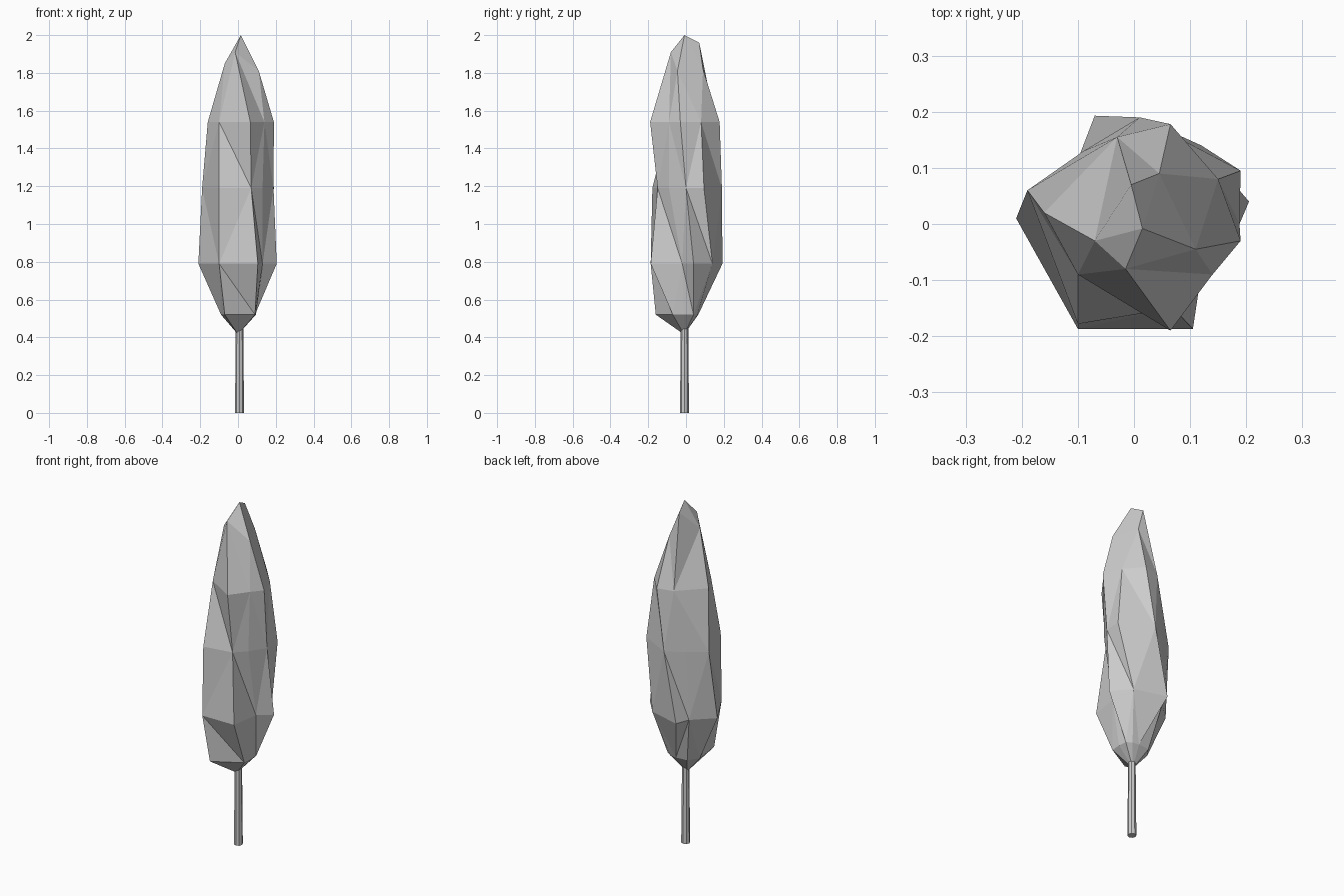
import bpy, bmesh

if "Cube" in bpy.data.objects:
    bpy.data.objects.remove(bpy.data.objects["Cube"])

# Trunk: slim tapered eight-sided post
bpy.ops.mesh.primitive_cone_add(vertices=8, radius1=0.024, radius2=0.019,
                                depth=0.55, location=(0.008, -0.008, 0.275))
bpy.context.object.name = "trunk"

# Foliage: faceted column, height and irregular eight-point outline per level
levels = [
    (0.52, [(-.07, -.16), (.09, -.07), (.095, -.01), (.09, .04),
            (.06, .06), (.02, .065), (-.05, .06), (-.09, .0)]),
    (0.79, [(-.10, -.187), (.105, -.187), (.13, -.02), (.205, .04),
            (.12, .14), (-.07, .193), (-.10, .115), (-.21, .01)]),
    (1.19, [(-.10, -.178), (.07, -.15), (.13, -.09), (.188, .0),
            (.19, .095), (.01, .19), (-.09, .13), (-.19, .06)]),
    (1.54, [(-.10, -.09), (.065, -.19), (.14, -.09), (.19, -.03),
            (.15, .08), (.065, .178), (-.03, .155), (-.16, .02)]),
    (1.85, [(-.07, -.03), (-.015, -.08), (.11, -.045), (.11, -.045),
            (.11, -.045), (.045, .09), (-.005, .07), (-.07, -.03)]),
]
top_shift = [0, .06, -.04, -.04, -.04, -.03, .11, 0]

bm = bmesh.new()
rings = []
for i, (z, outline) in enumerate(levels):
    lift = top_shift if i == len(levels) - 1 else [0] * 8
    rings.append([bm.verts.new((x, y, z + d)) for (x, y), d in zip(outline, lift)])
base = bm.verts.new((0, -.01, .415))
tip = bm.verts.new((.015, -.008, 2.0))

# Stitch levels with alternating triangle diagonals
for k in range(8):
    n = (k + 1) % 8
    for i, (lo, hi) in enumerate(zip(rings, rings[1:])):
        if (i + k) % 2:
            tris = [(lo[k], lo[n], hi[n]), (lo[k], hi[n], hi[k])]
        else:
            tris = [(lo[k], lo[n], hi[k]), (lo[n], hi[n], hi[k])]
        for t in tris:
            bm.faces.new(t)
    bm.faces.new((base, rings[0][n], rings[0][k]))
    bm.faces.new((rings[-1][k], rings[-1][n], tip))

# Merge the repeated points near the tip
bmesh.ops.remove_doubles(bm, verts=bm.verts[:], dist=0.001)
bmesh.ops.recalc_face_normals(bm, faces=bm.faces[:])
mesh = bpy.data.meshes.new("foliage")
bm.to_mesh(mesh)
bm.free()
bpy.context.collection.objects.link(bpy.data.objects.new("foliage", mesh))
